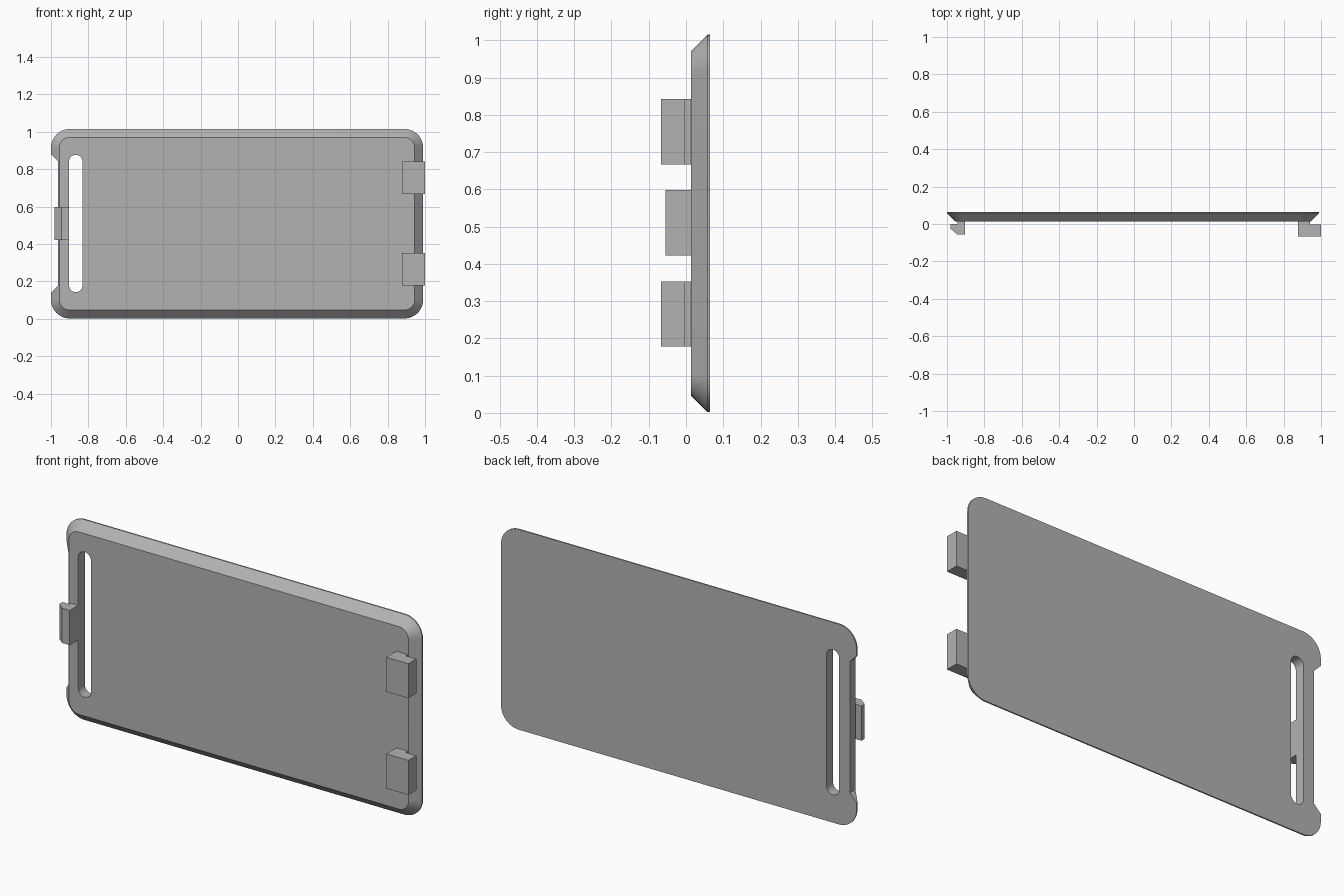
import bpy, bmesh, math

cube = bpy.data.objects.get("Cube")
if cube:
    bpy.data.objects.remove(cube, do_unlink=True)

grey = bpy.data.materials.new("plain grey")
grey.use_nodes = True
colour = (0.45, 0.45, 0.45, 1)
grey.diffuse_color = colour
grey.node_tree.nodes["Principled BSDF"].inputs["Base Color"].default_value = colour


def loft(name, rings):
    """Closed solid through matching rings of 3D points."""
    bm = bmesh.new()
    rows = [[bm.verts.new(p) for p in ring] for ring in rings]
    for a, b in zip(rows, rows[1:]):
        for i in range(len(a)):
            j = (i + 1) % len(a)
            bm.faces.new((a[i], a[j], b[j], b[i]))
    bm.faces.new(rows[0])
    bm.faces.new(rows[-1])
    bmesh.ops.recalc_face_normals(bm, faces=bm.faces)
    mesh = bpy.data.meshes.new(name)
    bm.to_mesh(mesh)
    bm.free()
    mesh.materials.append(grey)
    obj = bpy.data.objects.new(name, mesh)
    bpy.context.collection.objects.link(obj)
    return obj


def rounded(x0, x1, z0, z1, r, y, steps=12):
    """Rounded rectangle ring in the upright plane at depth y."""
    corners = ((x1 - r, z1 - r), (x0 + r, z1 - r), (x0 + r, z0 + r), (x1 - r, z0 + r))
    ring = []
    for k, (cx, cz) in enumerate(corners):
        for s in range(steps + 1):
            a = math.pi / 2 * (k + s / steps)
            ring.append((cx + r * math.cos(a), y, cz + r * math.sin(a)))
    return ring


def cut(target, cutter):
    cutter.hide_render = True
    mod = target.modifiers.new("cut", "BOOLEAN")
    mod.operation = "DIFFERENCE"
    mod.solver = "EXACT"
    mod.object = cutter
    bpy.context.view_layer.objects.active = target
    bpy.ops.object.modifier_apply(modifier=mod.name)
    bpy.data.objects.remove(cutter, do_unlink=True)


# Cover plate: bevelled edge with a thin straight rim at the back
plate = loft("cover_plate", [
    rounded(-0.955, 0.945, 0.047, 0.97, 0.055, 0.013),
    rounded(-1, 0.99, 0.002, 1.015, 0.1, 0.058),
    rounded(-1, 0.99, 0.002, 1.015, 0.1, 0.065),
])

# Long slot that lets the latch flex
cut(plate, loft("slot_cutter", [rounded(-0.903, -0.832, 0.143, 0.877, 0.035, y)
                                for y in (-0.1, 0.2)]))

# Edge recess with slanted ends beside the latch
recess = ((-0.962, 0.178), (-0.962, 0.842), (-1.062, 0.942), (-1.062, 0.078))
cut(plate, loft("recess_cutter", [[(x, y, z) for x, z in recess] for y in (-0.1, 0.2)]))

bpy.ops.object.select_all(action="DESELECT")
plate.select_set(True)
bpy.context.view_layer.objects.active = plate
bpy.ops.object.shade_smooth_by_angle(angle=math.radians(25))


def clip(name, profile, z0, z1):
    return loft(name, [[(x, y, z) for x, y in profile] for z in (z0, z1)])


# Latch with a chamfered nose
clip("latch", ((-0.903, 0.015), (-0.903, -0.055), (-0.945, -0.055), (-0.982, -0.025),
               (-0.982, 0), (-0.943, 0), (-0.943, 0.015)), 0.422, 0.598)

# Two hooked tabs on the opposite edge
hook = ((0.877, 0.015), (0.877, -0.067), (1, -0.067), (1, -0.003),
        (0.94, -0.003), (0.94, 0.015))
for label, z in (("lower", 0.178), ("upper", 0.667)):
    clip(label + "_hook_tab", hook, z, z + 0.175)
